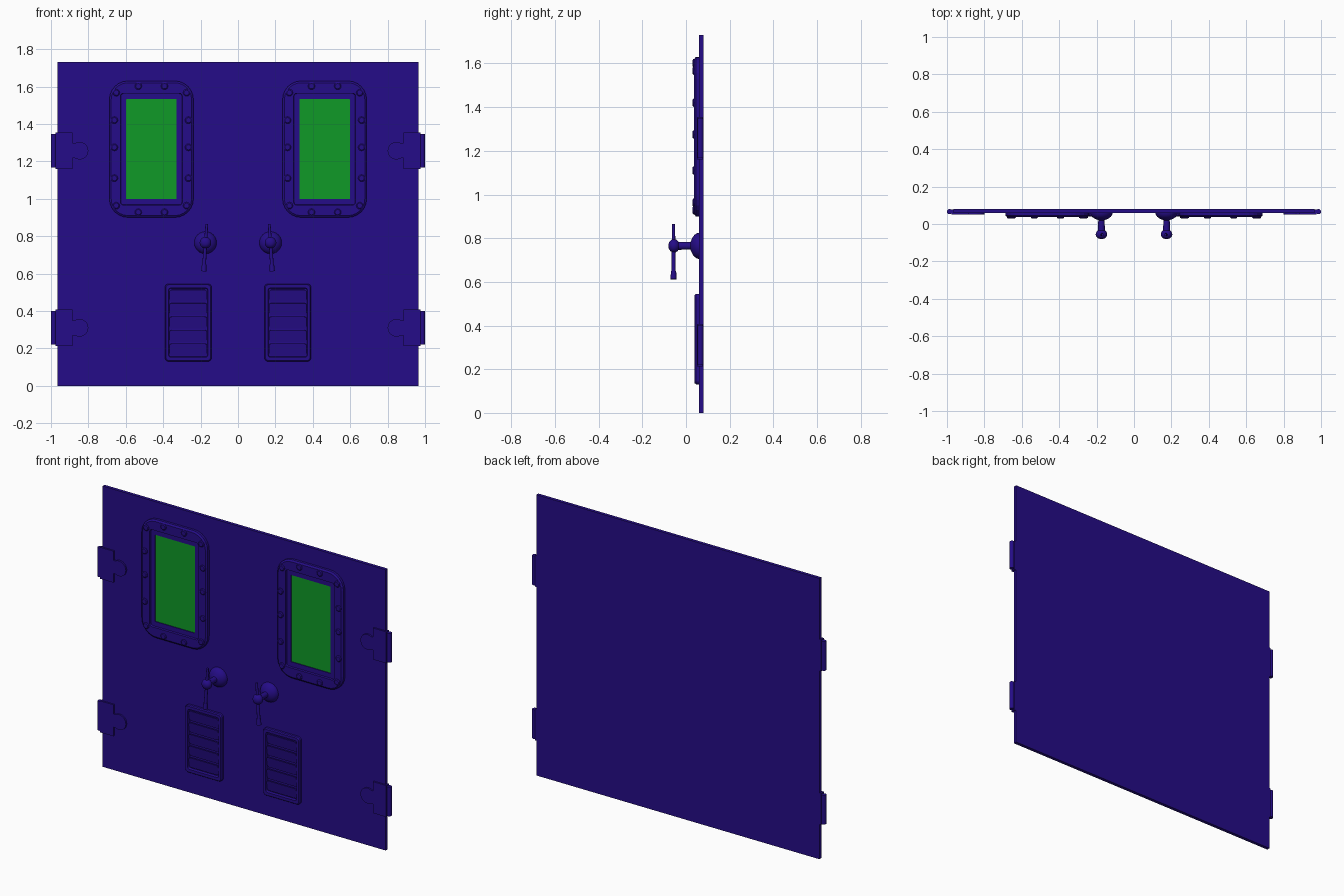
import bpy, bmesh
from math import sin, cos, pi, radians
from mathutils import Matrix, Vector

old = bpy.data.objects.get("Cube")
if old:
    bpy.data.objects.remove(old)


def material(name, color):
    m = bpy.data.materials.new(name)
    m.use_nodes = True
    m.diffuse_color = color
    m.node_tree.nodes["Principled BSDF"].inputs["Base Color"].default_value = color
    return m


PURPLE = material("deep purple paint", (0.0185, 0.0037, 0.246, 1))
GREEN = material("green glass", (0.005, 0.319, 0.02, 1))


def finish(name, bm, mat=PURPLE, smooth=False):
    bmesh.ops.recalc_face_normals(bm, faces=bm.faces)
    mesh = bpy.data.meshes.new(name)
    bm.to_mesh(mesh)
    bm.free()
    mesh.materials.append(mat)
    obj = bpy.data.objects.new(name, mesh)
    bpy.context.collection.objects.link(obj)
    if smooth:
        bpy.ops.object.select_all(action='DESELECT')
        obj.select_set(True)
        bpy.context.view_layer.objects.active = obj
        bpy.ops.object.shade_smooth_by_angle(angle=radians(35))
    return obj


def skin(bm, rings):
    """Join equal-length point rings into a closed solid."""
    loops = [[bm.verts.new(p) for p in ring] for ring in rings]
    for a, b in zip(loops, loops[1:]):
        for i in range(len(a)):
            j = (i + 1) % len(a)
            bm.faces.new((a[i], a[j], b[j], b[i]))
    bm.faces.new(loops[0])
    bm.faces.new(loops[-1])


def rounded(cx, cz, w, h, r, y, seg=6):
    """Rounded rectangle facing the front."""
    pts = []
    for k, (sx, sz) in enumerate([(1, 1), (-1, 1), (-1, -1), (1, -1)]):
        for i in range(seg + 1):
            a = (k + i / seg) * pi / 2
            pts.append((cx + sx * (w / 2 - r) + r * cos(a), y,
                        cz + sz * (h / 2 - r) + r * sin(a)))
    return pts


def stepped(name, cx, cz, steps, mat=PURPLE):
    bm = bmesh.new()
    skin(bm, [rounded(cx, cz, *s) for s in steps])
    return finish(name, bm, mat)


def lathe(bm, cx, cz, profile, n=24):
    """Turn (radius, y) pairs around a front-to-back axis."""
    skin(bm, [[(cx + r * cos(2 * pi * i / n), y, cz + r * sin(2 * pi * i / n))
               for i in range(n)] for r, y in profile])


def rod(bm, a, b, r1, r2, n=12):
    a, b = Vector(a), Vector(b)
    d = b - a
    m = Matrix.Translation((a + b) / 2) @ d.to_track_quat('Z', 'Y').to_matrix().to_4x4()
    bmesh.ops.create_cone(bm, cap_ends=True, segments=n, radius1=r1,
                          radius2=r2, depth=d.length, matrix=m)


# Door slab
bm = bmesh.new()
bmesh.ops.create_cube(bm, size=1, matrix=Matrix.Translation((0, 0.07, 0.865))
                      @ Matrix.Diagonal((1.93, 0.02, 1.73, 1)))
finish("door_panel", bm)

for side, s in (("right", -1), ("left", 1)):
    # Window frame, pane and rim bolts
    wx, wz = s * 0.463, 1.265
    stepped(side + "_window_frame", wx, wz, [
        (0.45, 0.73, 0.1, 0.064), (0.45, 0.73, 0.1, 0.045),
        (0.43, 0.71, 0.09, 0.037), (0.33, 0.598, 0.015, 0.037),
        (0.325, 0.593, 0.012, 0.048), (0.27, 0.535, 0.002, 0.048),
        (0.27, 0.535, 0.002, 0.056)])
    stepped(side + "_window_pane", wx, wz, [
        (0.27, 0.534, 0.002, 0.058), (0.27, 0.534, 0.002, 0.052)], GREEN)
    bm = bmesh.new()
    spots = [(sx * x, sz * z) for sx in (-1, 1) for sz in (-1, 1)
             for x, z in ((0.07, 0.337), (0.188, 0.302), (0.198, 0.155))]
    spots += [(-0.198, 0.01), (0.198, 0.01)]
    for x, z in spots:
        lathe(bm, wx + x, wz + z, [(0.019, 0.045), (0.019, 0.034), (0.014, 0.03)], 12)
    finish(side + "_window_bolts", bm, smooth=True)

    # Handle: domed base, spindle and knob
    hx, hz = s * 0.174, 0.765
    bm = bmesh.new()
    dome = [(0.06 * cos(a), 0.062 - 0.042 * sin(a))
            for a in (i * pi / 16 for i in range(7))]
    knob = [(0.031 * sin(a), -0.055 + 0.026 * cos(a))
            for a in (pi / 5 + i * pi / 10 for i in range(8))]
    lathe(bm, hx, hz, dome + [(0.017, 0.02)] + knob)
    finish(side + "_handle_knob", bm, smooth=True)
    bm = bmesh.new()
    top = (hx - s * 0.007, -0.057, 0.865)
    low = (hx + s * 0.007, -0.057, 0.65)
    end = (hx + s * 0.009, -0.057, 0.612)
    rod(bm, low, top, 0.01, 0.007)
    rod(bm, end, low, 0.014, 0.012)
    finish(side + "_handle_lever", bm, smooth=True)

    # Vent box with tilted slats
    vx, vz = s * 0.266, 0.338
    stepped(side + "_vent_frame", vx, vz, [
        (0.25, 0.415, 0.02, 0.064), (0.25, 0.415, 0.02, 0.046),
        (0.24, 0.405, 0.018, 0.04), (0.21, 0.37, 0.012, 0.04),
        (0.205, 0.365, 0.01, 0.057)])
    bm = bmesh.new()
    for i in range(5):
        slat = bmesh.new()
        skin(slat, [rounded(0, 0, 0.203, 0.064, 0.014, y, 3) for y in (0.004, -0.003)])
        slat.transform(Matrix.Translation((vx, 0.049, vz + (i - 2) * 0.072))
                       @ Matrix.Rotation(radians(8), 4, 'X'))
        part = bpy.data.meshes.new("slat")
        slat.to_mesh(part)
        slat.free()
        bm.from_mesh(part)
        bpy.data.meshes.remove(part)
    finish(side + "_vent_slats", bm)

    # Hinges: keyhole-shaped leaf and pin barrel
    for level, z in (("lower", 0.31), ("upper", 1.257)):
        outline = [(0.975, -0.097), (0.975, 0.097), (0.885, 0.097), (0.885, 0.04)]
        outline += [(0.847 + 0.047 * cos(a), 0.047 * sin(a))
                    for a in (radians(58 + i * 244 / 16) for i in range(17))]
        outline += [(0.885, -0.04), (0.885, -0.097)]
        bm = bmesh.new()
        skin(bm, [[(s * x, y, z + dz) for x, dz in outline] for y in (0.078, 0.05)])
        finish(f"{side}_{level}_hinge_leaf", bm)
        bm = bmesh.new()
        rod(bm, (s * 0.986, 0.066, z - 0.09), (s * 0.986, 0.066, z + 0.09),
            0.014, 0.014, 16)
        finish(f"{side}_{level}_hinge_barrel", bm, smooth=True)
